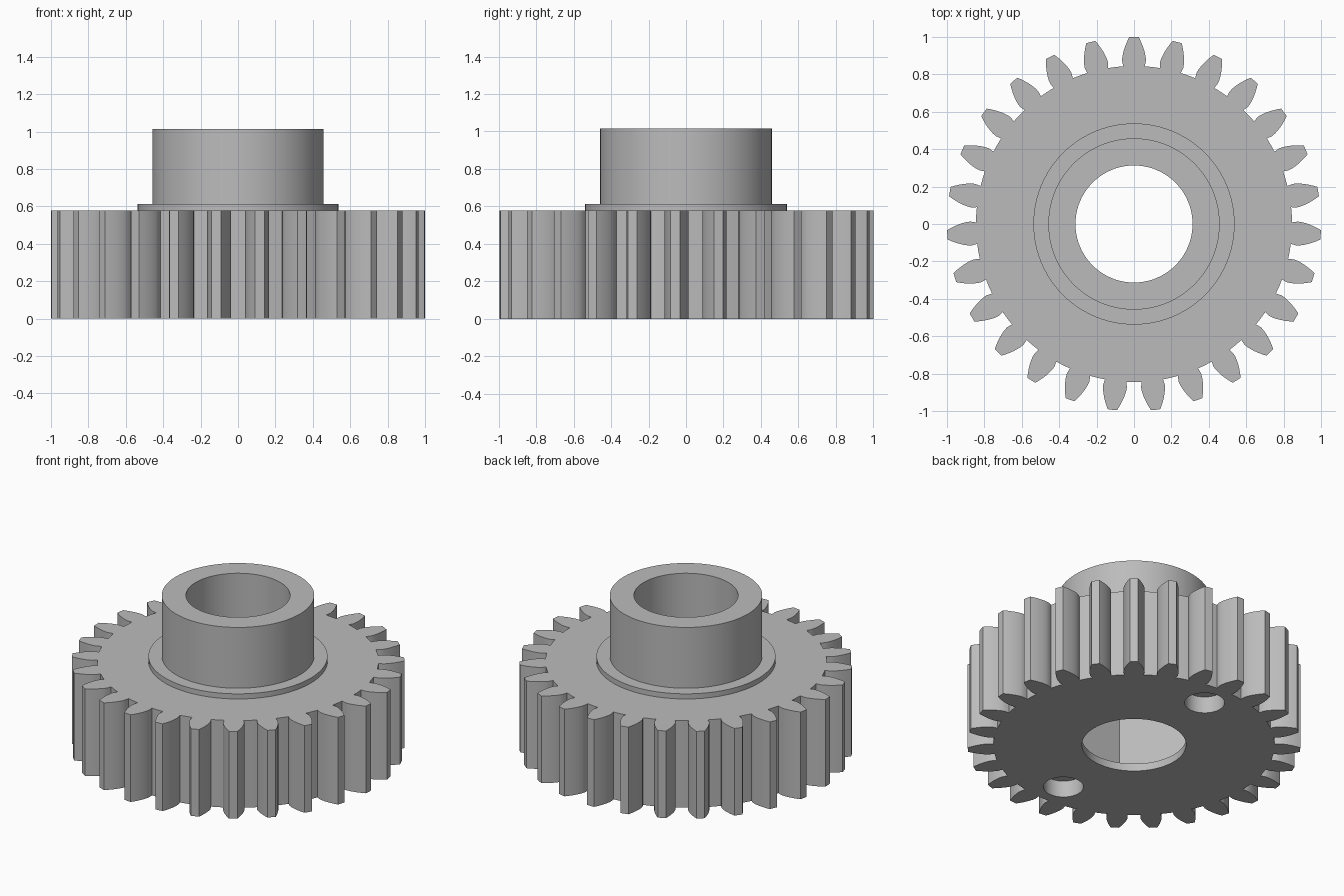
import bpy
import bmesh
from math import pi, cos, sin, tan, acos, radians

old = bpy.data.objects.get("Cube")
if old:
    bpy.data.objects.remove(old, do_unlink=True)

# Single metal material
steel = bpy.data.materials.new("plain grey metal")
steel.use_nodes = True
GREY = (0.5, 0.5, 0.5, 1)
steel.diffuse_color = GREY
steel.node_tree.nodes["Principled BSDF"].inputs["Base Color"].default_value = GREY

TEETH = 27
TIP, ROOT, PITCH = 1.0, 0.845, 0.931
BASE = PITCH * cos(radians(20))
GEAR_TOP, COLLAR_TOP, HUB_TOP = 0.578, 0.612, 1.015


def involute(angle):
    return tan(angle) - angle


def prism(name, outline, z0, z1):
    """Extrude a closed outline between two heights."""
    bm = bmesh.new()
    bottom = bm.faces.new([bm.verts.new((x, y, z0)) for x, y in outline])
    side = bmesh.ops.extrude_face_region(bm, geom=[bottom])["geom"]
    verts = [v for v in side if isinstance(v, bmesh.types.BMVert)]
    bmesh.ops.translate(bm, verts=verts, vec=(0, 0, z1 - z0))
    bmesh.ops.recalc_face_normals(bm, faces=bm.faces)
    mesh = bpy.data.meshes.new(name)
    bm.to_mesh(mesh)
    bm.free()
    mesh.materials.append(steel)
    obj = bpy.data.objects.new(name, mesh)
    bpy.context.collection.objects.link(obj)
    return obj


def circle(radius, sides=96, y=0):
    return [(radius * cos(2 * pi * i / sides), y + radius * sin(2 * pi * i / sides))
            for i in range(sides)]


def gear_outline():
    """Involute teeth, the first pointing to the back."""
    half_at_base = pi / (2 * TEETH) + involute(radians(20))
    flank = [(ROOT, half_at_base - 0.005)]
    steps = 6
    for i in range(steps + 1):
        r = BASE + (TIP - BASE) * i / steps
        flank.append((r, half_at_base - involute(acos(BASE / r))))
    tooth = [(r, -a) for r, a in flank] + [(TIP, 0)] + [(r, a) for r, a in reversed(flank)]
    tooth.append((ROOT, pi / TEETH))
    points = []
    for k in range(TEETH):
        centre = pi / 2 + 2 * pi * k / TEETH
        points += [(r * cos(centre + a), r * sin(centre + a)) for r, a in tooth]
    return points


def combine(target, tool, operation):
    mod = target.modifiers.new(tool.name, 'BOOLEAN')
    mod.object = tool
    mod.operation = operation
    mod.solver = 'EXACT'
    tool.hide_render = True
    bpy.context.view_layer.objects.active = target
    bpy.ops.object.modifier_apply(modifier=mod.name)
    bpy.data.objects.remove(tool, do_unlink=True)


# Toothed wheel with collar and hub
gear = prism("gear_wheel", gear_outline(), 0, GEAR_TOP)
combine(gear, prism("collar", circle(0.538), 0.3, COLLAR_TOP), 'UNION')
combine(gear, prism("hub", circle(0.458), 0.2, HUB_TOP), 'UNION')

# Through bore, hidden hexagonal pocket and two blind holes underneath
combine(gear, prism("bore", circle(0.313), -0.1, 1.2), 'DIFFERENCE')
combine(gear, prism("hex_pocket", circle(0.5, 6), 0.05, 0.54), 'DIFFERENCE')
for y in (-0.66, 0.66):
    combine(gear, prism("blind_hole", circle(0.12, 48, y), -0.1, 0.11), 'DIFFERENCE')

# Smooth curved walls, crisp edges
bpy.ops.object.select_all(action='DESELECT')
gear.select_set(True)
bpy.context.view_layer.objects.active = gear
bpy.ops.object.shade_smooth_by_angle(angle=radians(25))
